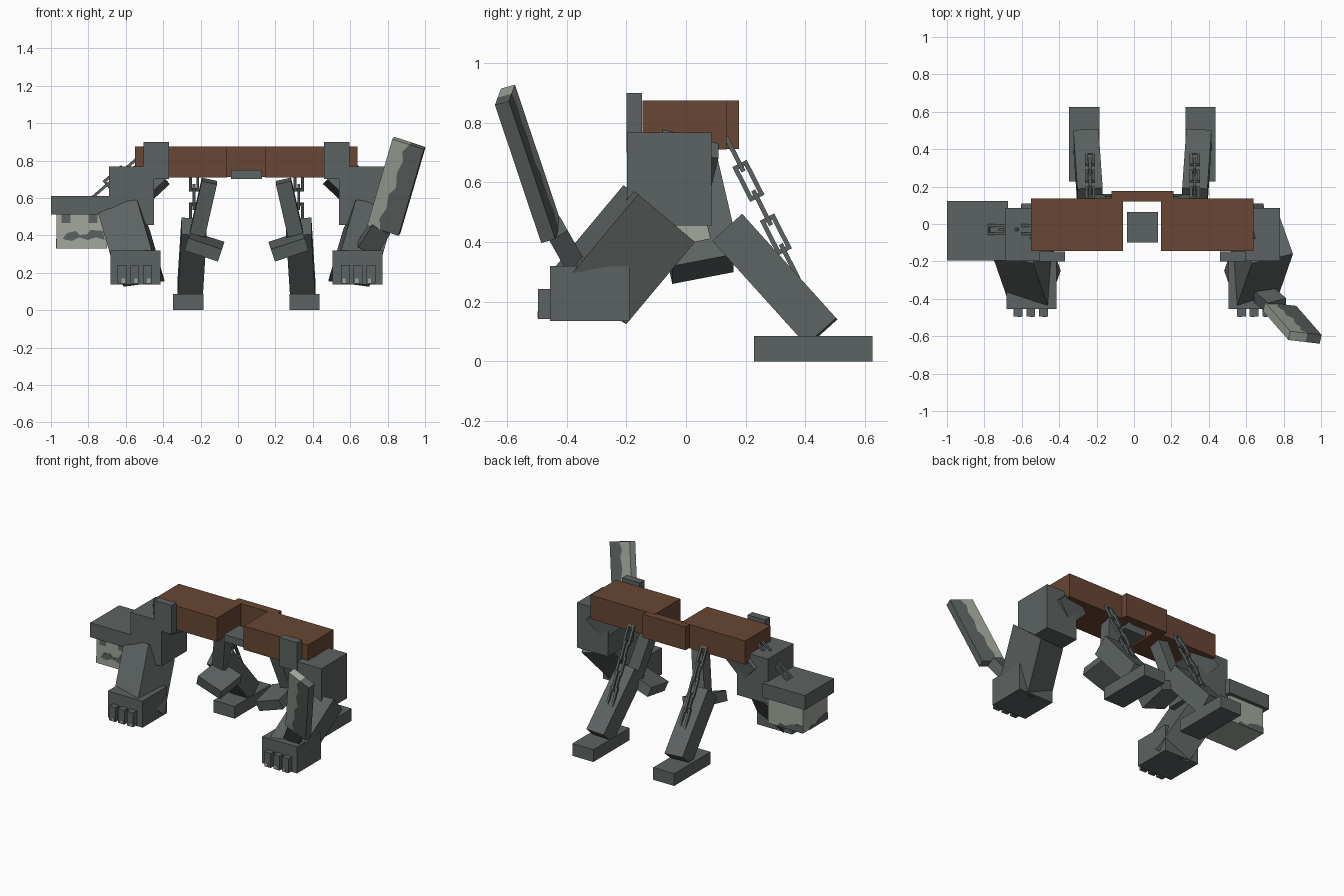
import bpy, bmesh
from mathutils import Vector as V, Matrix, Euler

if "Cube" in bpy.data.objects:
    bpy.data.objects.remove(bpy.data.objects["Cube"])

C = 0.045  # mirror plane of the limbs


def material(name, col):
    m = bpy.data.materials.new(name)
    m.diffuse_color = (*col, 1)
    m.use_nodes = True
    m.node_tree.nodes["Principled BSDF"].inputs["Base Color"].default_value = m.diffuse_color
    return m


GREY = material("stone grey", (0.107, 0.126, 0.122))
BROWN = material("brown", (0.140, 0.061, 0.033))
PALE = material("pale grey", (0.36, 0.39, 0.33))


def finish(name, bm, mat):
    bmesh.ops.recalc_face_normals(bm, faces=bm.faces)
    me = bpy.data.meshes.new(name)
    bm.to_mesh(me)
    bm.free()
    me.materials.append(mat)
    ob = bpy.data.objects.new(name, me)
    bpy.context.collection.objects.link(ob)
    return ob


def add_prism(bm, pts, o, u, v, n):
    """Polygon pts in the plane (o, u, v), pushed along n."""
    o, u, v, n = V(o), V(u), V(v), V(n)
    a = [bm.verts.new(o + u * s + v * t) for s, t in pts]
    b = [bm.verts.new(x.co + n) for x in a]
    bm.faces.new(a)
    bm.faces.new(b[::-1])
    for i in range(len(a)):
        j = (i + 1) % len(a)
        bm.faces.new((a[i], a[j], b[j], b[i]))


SQUARE = [(0, 0), (1, 0), (1, 1), (0, 1)]


def prism(name, pts, o, u, v, n, mat=GREY):
    bm = bmesh.new()
    add_prism(bm, pts, o, u, v, n)
    return finish(name, bm, mat)


def box(name, lo, hi, mat=GREY):
    d = V(hi) - V(lo)
    return prism(name, SQUARE, lo, (d.x, 0, 0), (0, d.y, 0), (0, 0, d.z), mat)


def side_box(name, s, lo, hi, mat=GREY):
    """Box whose x values are distances from the mirror plane."""
    xs = sorted((C + s * lo[0], C + s * hi[0]))
    return box(name, (xs[0], *lo[1:]), (xs[1], *hi[1:]), mat)


def turned_box(name, centre, size, rot):
    bm = bmesh.new()
    m = Matrix.LocRotScale(V(centre), Euler(rot), V(size))
    bmesh.ops.create_cube(bm, size=1, matrix=m)
    return finish(name, bm, GREY)


def beam(name, p, q, width, depth):
    """Square-ended bar from p to q, width measured near x."""
    p, q = V(p), V(q)
    d = (q - p).normalized()
    w = (V((1, 0, 0)) - d * d.x).normalized() * width
    n = d.cross(w).normalized() * depth
    return prism(name, SQUARE, p - w / 2 - n / 2, w, n, q - p)


def chain(name, p, q, flat, count, half=0.027, t=0.015):
    """Rectangular links, each a quarter turn from the last."""
    p, q = V(p), V(q)
    d = (q - p).normalized()
    a = V(flat).normalized()
    pitch = (q - p).length / count
    bm = bmesh.new()
    for i in range(count):
        n = d.cross(a)
        s = p + d * (pitch * i - t)
        length = pitch + 2 * t
        for k in (-half, half - t):
            add_prism(bm, SQUARE, s + a * k - n * t / 2, a * t, n * t, d * length)
        for k in (0, length - t):
            add_prism(bm, SQUARE, s + d * k - a * half - n * t / 2, a * 2 * half, n * t, d * t)
        a = n
    return finish(name, bm, GREY)


# Wooden body
box("body_left", (-0.55, -0.145, 0.71), (-0.06, 0.135, 0.875), BROWN)
box("body_right", (0.145, -0.145, 0.71), (0.64, 0.135, 0.875), BROWN)
box("body_bridge", (-0.12, 0.12, 0.711), (0.21, 0.177, 0.874), BROWN)
box("hip_plate", (-0.038, -0.10, 0.70), (0.128, 0.065, 0.75))

# Limbs on both sides
for s, side in ((1, "right"), (-1, "left")):
    side_box("shoulder_bracket_" + side, s, (0.415, -0.2, 0.70), (0.55, -0.148, 0.90))
    side_box("shoulder_" + side, s, (0.495, -0.198, 0.455), (0.735, 0.085, 0.767))
    turned_box("shoulder_joint_" + side, (C + s * 0.54, 0, 0.69), (0.17, 0.19, 0.17),
               (-0.18, s * 0.75, 0))

    # Arm, sheared off its outer top corner
    prism("arm_" + side, SQUARE, (C + s * 0.805, -0.16, 0.56),
          (-s * 0.22, -0.05, 0.03), (-s * 0.068, 0.19, -0.16), (-s * 0.08, -0.23, -0.275))

    # Hand and fingers
    side_box("hand_" + side, s, (0.46, -0.455, 0.136), (0.728, -0.19, 0.32))
    for i in range(3):
        x = 0.505 + 0.068 * i
        side_box(f"finger_{side}_{i}", s, (x, -0.495, 0.142), (x + 0.048, -0.45, 0.242))
        side_box(f"claw_{side}_{i}", s, (x + 0.008, -0.498, 0.145), (x + 0.026, -0.494, 0.168), PALE)

    # Rear leg
    beam("thigh_" + side, (C + s * 0.198, 0.06, 0.69), (C + s * 0.262, 0.125, 0.41), 0.083, 0.085)
    turned_box("knee_plate_" + side, (C + s * 0.225, 0.05, 0.342), (0.19, 0.21, 0.07),
               (0.2, -s * 0.32, 0))
    beam("shin_" + side, (C + s * 0.28, 0.14, 0.447), (C + s * 0.302, 0.455, 0.098), 0.135, 0.135)
    side_box("foot_" + side, s, (0.23, 0.227, 0), (0.392, 0.625, 0.085))
    chain("leg_chain_" + side, (C + s * 0.28, 0.14, 0.74), (C + s * 0.28, 0.37, 0.29), (1, 0, 0), 5)

# Head with pale jaw
box("head", (-1.0, -0.195, 0.51), (-0.675, 0.122, 0.61))
box("jaw", (-0.97, -0.17, 0.33), (-0.70, 0.098, 0.511), PALE)
PATCH = [(0.12, 0.28), (0.20, 0.45), (0.38, 0.52), (0.46, 0.40), (0.60, 0.42), (0.68, 0.55),
         (0.92, 0.52), (0.95, 0.25), (0.78, 0.33), (0.62, 0.25), (0.45, 0.33), (0.30, 0.22)]
FRINGE = [(0.25, 0), (0.32, 0.12), (0.5, 0.08), (0.62, 0.2), (0.85, 0.28), (1, 0.25), (1, 0)]
prism("jaw_patch_front", PATCH, (-0.97, -0.173, 0.33), (0.27, 0, 0), (0, 0, 0.18), (0, 0.005, 0))
for i, x in enumerate((-0.945, -0.80)):
    box(f"eye_{i}", (x, -0.173, 0.465), (x + 0.05, -0.168, 0.51))
prism("jaw_patch_side", FRINGE, (-0.973, 0.098, 0.33), (0, -0.268, 0), (0, 0, 0.18), (0.005, 0, 0))
prism("jaw_patch_back", FRINGE, (-0.70, 0.101, 0.33), (-0.27, 0, 0), (0, 0, 0.18), (0, -0.005, 0))
chain("neck_chain", (-0.54, -0.03, 0.81), (-0.77, -0.03, 0.61), (0, 1, 0), 3, 0.03)

# Blade with a ragged pale edge, held by a short handle
L, W, T = V((0.135, -0.155, 0.462)), V((0.168, -0.02, -0.055)), V((0.010, 0.047, 0.013))
start = V((0.69, -0.465, 0.452))
RAGGED = [(0.42, 0), (0.30, 0.12), (0.42, 0.25), (0.36, 0.4), (0.52, 0.5),
          (0.42, 0.66), (0.50, 0.8), (0.40, 0.9), (0.55, 1)]
prism("blade_edge", [(0, 1), (0, 0)] + RAGGED, start, W, L, T, PALE)
prism("blade", [(1, 1), (1, 0)] + RAGGED, start, W, L, T)
beam("blade_handle", (0.69, -0.375, 0.33), (0.765, -0.44, 0.445), 0.11, 0.07)
